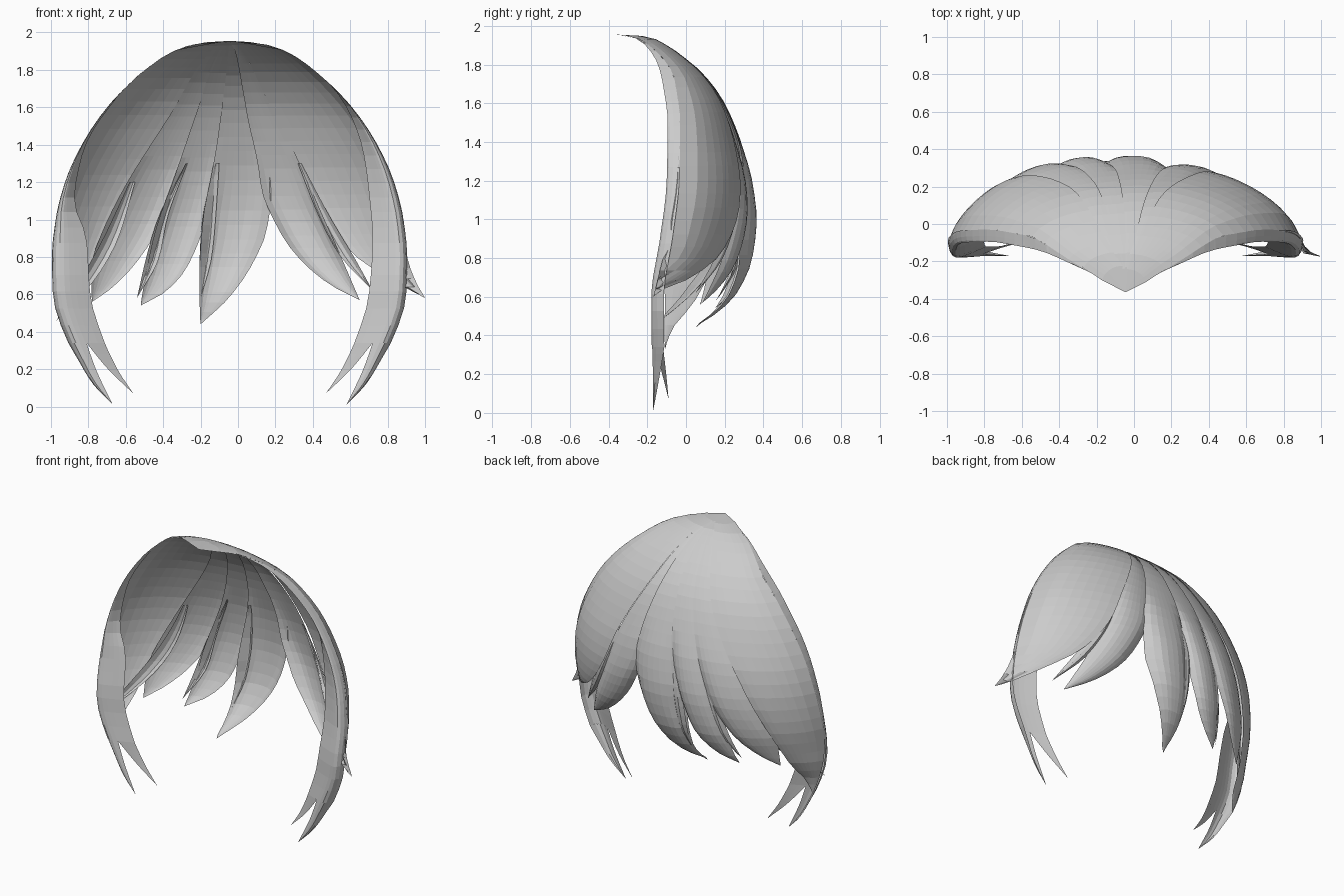
import bpy, bmesh, math

if "Cube" in bpy.data.objects:
    bpy.data.objects.remove(bpy.data.objects["Cube"])

CX = -0.045      # symmetry line of the hair cap
TOP = 1.955      # crown height


def curve(knots):
    """Smooth monotone interpolation through (z, value) knots."""
    k = sorted(knots)
    n = len(k)
    d = [(k[i + 1][1] - k[i][1]) / (k[i + 1][0] - k[i][0]) for i in range(n - 1)]
    m = [d[0]] + [2 * a * b / (a + b) if a * b > 0 else 0 for a, b in zip(d, d[1:])] + [d[-1]]

    def f(z):
        z = min(max(z, k[0][0]), k[-1][0])
        i = 0
        while i < n - 2 and z > k[i + 1][0]:
            i += 1
        h = k[i + 1][0] - k[i][0]
        t = (z - k[i][0]) / h
        return ((1 + 2 * t) * (1 - t) ** 2 * k[i][1] + t * (1 - t) ** 2 * h * m[i]
                + t * t * (3 - 2 * t) * k[i + 1][1] + t * t * (t - 1) * h * m[i + 1])
    return f


# Cap shape by height: half width, rim depth, crest depth
half = curve([(TOP, 0), (1.945, .15), (1.9, .3), (1.8, .45), (1.6, .655), (1.4, .79),
              (1.2, .88), (1.0, .93), (.8, .95), (.6, .945), (.4, .89), (.3, .85)])
rim = curve([(TOP, -.365), (1.945, -.29), (1.92, -.23), (1.8, -.145), (1.7, -.12),
             (1.5, -.095), (1.2, -.1), (.9, -.135), (.6, -.18), (0, -.17)])
crest = curve([(TOP, -.365), (1.945, -.2), (1.9, -.1), (1.83, 0), (1.74, .1), (1.6, .2),
               (1.4, .285), (1.2, .345), (1.0, .368), (.8, .345), (.62, .265), (.53, .18),
               (.44, .05), (.3, -.05), (0, -.1)])


def lip(z):
    return .065 * min(1, (TOP - z) / .2)


def cap_y(x, z):
    """Cap section: the left half is a little fuller than the right."""
    u = min(1, abs(x - CX) / max(half(z), 1e-4))
    base = rim(z) + lip(z)
    p, q = (2.6, .75) if x < CX else (2.1, .65)
    return base + max(0, crest(z) - base) * (1 - u ** p) ** q


hair = bpy.data.materials.new("hair_grey")
hair.diffuse_color = (.6, .6, .6, 1)
hair.use_nodes = True
hair.node_tree.nodes["Principled BSDF"].inputs["Base Color"].default_value = hair.diffuse_color


def patch(name, rows):
    """Skin a list of point rows."""
    bm = bmesh.new()
    g = [[bm.verts.new(p) for p in r] for r in rows]
    for a, b in zip(g, g[1:]):
        for j in range(len(a) - 1):
            bm.faces.new((a[j], a[j + 1], b[j + 1], b[j]))
    bmesh.ops.remove_doubles(bm, verts=bm.verts, dist=.0005)
    me = bpy.data.meshes.new(name)
    bm.normal_update()
    bm.to_mesh(me)
    bm.free()
    me.materials.append(hair)
    ob = bpy.data.objects.new(name, me)
    bpy.context.collection.objects.link(ob)


def lock(name, left, right, start=TOP, curl=.06, inset=0, tuck=0, sweep=0, rows=26, cols=8):
    """Lock on the cap between two edges x(z), rolled forward along its edges.
    tuck slides the left edge under the neighbouring lock."""
    if start == TOP:
        left, right = [(TOP, CX)] + left, [(TOP, CX)] + right
    fl, fr = curve(left), curve(right)
    tip = min(left)[0]
    pts = []
    for i in range(rows + 1):
        t = i / rows
        s = t ** 1.8 if start == TOP else t
        s = s * (1 - t) + (1 - (1 - t) ** 1.3) * t
        z = start + (tip - start) * s
        roll = curl * max(0, min(1, (1.4 - z) / .5)) * min(1, (1 - t) * 3)
        under = tuck * min(1, t * 2.5, (1 - t) * 4)
        row = []
        for j in range(cols + 1):
            v = j / cols
            a = fl(z) - under
            x = a + (fr(z) - a) * v
            y = cap_y(x, z) - roll * abs(2 * v - 1) ** 3
            y -= inset * min(1, (TOP - z) * 4) + sweep * t ** 4
            y -= under * .5 * (1 - v) ** 2
            row.append((x, y, z))
        pts.append(row)
    patch(name, pts)


# Edges shared by neighbouring locks
LEVELS = [1.945, 1.9, 1.8, 1.6, 1.4, 1.2, 1.0, .8]
rim_left = [(z, CX - half(z)) for z in LEVELS]
rim_right = [(z, CX + half(z)) for z in LEVELS]
seam_a = [(1.92, -.12), (1.55, -.35), (1.15, -.6), (.9, -.72)]
seam_b = [(1.93, -.08), (1.55, -.21), (1.2, -.33), (.98, -.41)]
seam_c = [(1.94, -.045), (1.5, -.08), (1.25, -.12), (1.02, -.165)]
parting = [(1.94, -.03), (1.9, 0), (1.7, .06), (1.5, .11), (1.3, .155), (1.15, .178)]
seam_d = [(1.93, 0), (1.65, .15), (1.3, .33), (1.05, .44)]

# Left of the parting
lock("left_side_lock", rim_left + [(.6, -.985), (.4, -.93), (.33, -.9)],
     seam_a + [(.75, -.78), (.5, -.85), (.33, -.9)], curl=.015)
lock("left_cheek_lock", seam_a + [(.75, -.77), (.56, -.78)],
     seam_b + [(.75, -.56), (.63, -.68), (.56, -.78)], curl=.045, tuck=.02)
lock("left_fringe_lock", seam_b + [(.75, -.47), (.54, -.52)],
     seam_c + [(.75, -.27), (.62, -.38), (.54, -.52)], curl=.065, tuck=.02)
lock("centre_fringe_lock", seam_c + [(.7, -.19), (.44, -.2)],
     parting + [(.95, .155), (.75, .07), (.58, -.05), (.44, -.2)], curl=.08, tuck=.02)

# Right of the parting, tucked slightly under it
lock("right_fringe_lock", parting + [(1.0, .24), (.8, .36), (.66, .5), (.57, .65)],
     seam_d + [(.78, .56), (.57, .65)], curl=.06, inset=.008, tuck=.05)
lock("right_side_lock", seam_d + [(.83, .6), (.7, .78), (.58, 1.0)],
     rim_right[:-1] + [(.8, .905), (.68, .945), (.58, 1.0)], curl=.01, sweep=.06)

# Thin strands filling the gaps between locks
STRANDS = [
    ("left_thin_strand", 1.3, [(1.3, -.28), (1.0, -.43), (.8, -.49), (.58, -.54)],
     [(1.3, -.27), (1.0, -.38), (.8, -.42), (.58, -.54)]),
    ("centre_thin_strand", 1.3, [(1.3, -.12), (1.0, -.19), (.8, -.205), (.58, -.2)],
     [(1.3, -.1), (1.0, -.12), (.8, -.14), (.58, -.2)]),
    ("cheek_thin_strand", 1.2, [(1.2, -.58), (.9, -.72), (.7, -.83), (.46, -.97)],
     [(1.2, -.55), (.9, -.64), (.7, -.75), (.46, -.97)]),
    ("right_thin_strand", 1.3, [(1.3, .32), (1.0, .44), (.8, .55), (.62, .72)],
     [(1.3, .34), (1.0, .5), (.8, .62), (.62, .72)]),
]
for name, start, left, right in STRANDS:
    lock(name, left, right, start=start, curl=.02, inset=.03, rows=12, cols=3)

# Temple locks: rim lip turning inward, then forking into two tips (offsets from CX)
outer = curve([(z, half(z)) for z in LEVELS + [TOP, .6, .4]] + [(.25, .81), (.12, .73), (.01, .625)])
LOW = [(.9, .765), (.6, .745), (.4, .69), (.2, .6), (.07, .515)]
LIP = {-1: [(TOP, 0), (1.9, .004), (1.6, .012), (1.35, .03), (1.1, .08)],
       1: [(TOP, 0), (1.9, .005), (1.6, .03), (1.35, .1), (1.1, .16)]}
FORK = .34
fork_out = curve([(FORK, .765), (.2, .715), (.01, .625)])
fork_in = curve([(FORK, .765), (.2, .65), (.07, .515)])


def temple_y(v, z):
    """Rounded section from the rim corner, over the front edge, to the inner edge."""
    return rim(z) + lip(z) * ((1 - v / .4) ** 2 if v < .4 else .9 * ((v - .4) / .6) ** 1.5)


for side, word in ((-1, "left"), (1, "right")):
    inner = curve([(z, half(z) - w) for z, w in LIP[side]] + LOW)
    rows = []
    for i in range(25):
        z = TOP + (FORK - TOP) * (i / 24) ** 1.4
        a, b = outer(z), inner(z)
        row = [(CX + side * (a + (b - a) * (j / 8) ** 1.6), temple_y(j / 8, z), z)
               for j in range(9)]
        rows.append(row[::side])
    patch(word + "_temple_lock", rows)
    v_mid = ((.765 - outer(FORK)) / (inner(FORK) - outer(FORK))) ** (1 / 1.6)
    for tip, a, b, v0, v1, low, goal in (("outer", outer, fork_out, 0, v_mid, .01, -.17),
                                         ("inner", fork_in, inner, v_mid, 1, .07, -.09)):
        rows = []
        for i in range(10):
            z = FORK + (low - FORK) * i / 9
            row = []
            for j in range(5):
                v = v0 + (v1 - v0) * j / 4
                k = (v ** 1.6 - v0 ** 1.6) / (v1 ** 1.6 - v0 ** 1.6)
                y = temple_y(v, z)
                row.append((CX + side * (a(z) + (b(z) - a(z)) * k), y + (goal - y) * i / 9, z))
            rows.append(row[::side])
        patch(word + "_temple_" + tip + "_tip", rows)
